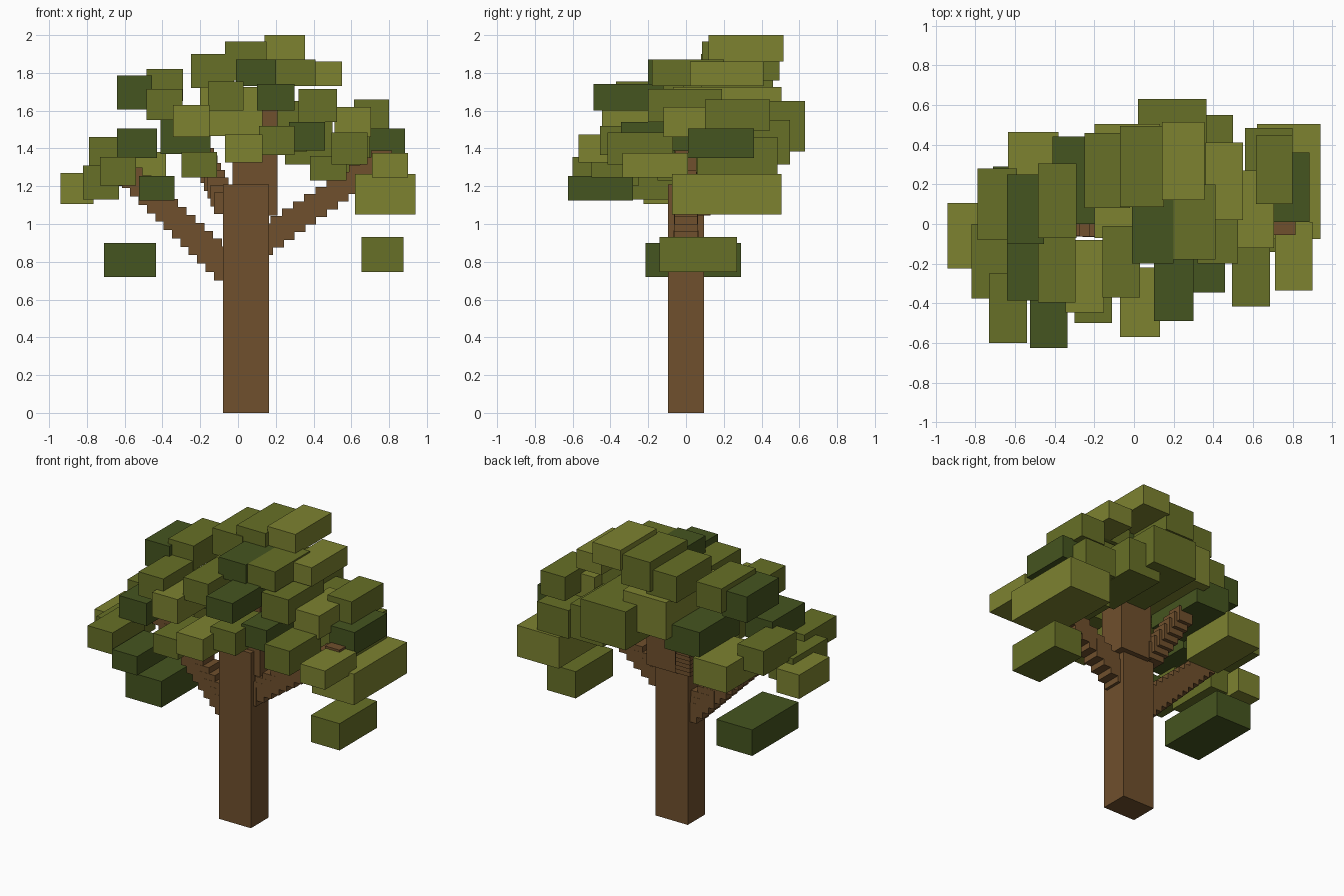
import bpy
from mathutils import Vector


def material(name, rgb):
    m = bpy.data.materials.new(name)
    m.diffuse_color = (*rgb, 1)
    return m


BARK = material("bark", (0.16, 0.08, 0.026))
LEAF = {
    "light": material("leaf_light", (0.205, 0.225, 0.03)),
    "mid": material("leaf_mid", (0.135, 0.16, 0.02)),
    "dark": material("leaf_dark", (0.06, 0.09, 0.014)),
}


def boxes(name, mat, spans):
    """One object made of boxes given as x0, x1, y0, y1, z0, z1."""
    verts, faces = [], []
    for x0, x1, y0, y1, z0, z1 in spans:
        n = len(verts)
        verts += [(x, y, z) for z in (z0, z1)
                  for x, y in ((x0, y0), (x1, y0), (x1, y1), (x0, y1))]
        faces += [tuple(n + i for i in f) for f in (
            (3, 2, 1, 0), (4, 5, 6, 7), (0, 1, 5, 4),
            (1, 2, 6, 5), (2, 3, 7, 6), (3, 0, 4, 7))]
    me = bpy.data.meshes.new(name)
    me.from_pydata(verts, [], faces)
    me.materials.append(mat)
    ob = bpy.data.objects.new(name, me)
    bpy.context.collection.objects.link(ob)


def branch(name, start, end, count, r0, r1):
    """Stepped branch: a row of overlapping cubes."""
    spans = []
    for i in range(count):
        t = i / (count - 1)
        p = Vector(start).lerp(Vector(end), t)
        r = r0 + (r1 - r0) * t
        spans.append([c + s * r for c in p for s in (-1, 1)])
    boxes(name, BARK, spans)


# Trunk and its shifted upper section
boxes("trunk", BARK, [(-.08, .165, -.095, .095, 0, 1.21)])
boxes("upper_trunk", BARK, [(-.03, .21, -.06, .13, 1.045, 1.6)])

# Branches
branch("right_branch", (.12, 0, .90), (.76, 0, 1.335), 12, .065, .055)
branch("left_branch", (-.06, 0, .77), (-.56, 0, 1.245), 12, .068, .055)
branch("back_branch", (-.07, .08, 1.11), (-.18, .24, 1.35), 7, .058, .052)

# Foliage blocks, grouped by shade: x0, x1, y0, y1, z0, z1
# (crown blocks first, then the lower and hanging ones)
boxes("foliage_light", LEAF["light"], [
    (.14, .355, .12, .515, 1.86, 2.0),
    (.36, .55, .02, .41, 1.73, 1.86),
    (-.20, .13, -.07, .505, 1.465, 1.725),
    (-.345, -.15, -.445, -.08, 1.46, 1.63),
    (.51, .705, -.12, .27, 1.46, 1.62),
    (-.07, .13, -.57, -.22, 1.325, 1.475),
    (.71, .90, -.335, .01, 1.245, 1.375),
    (.62, .94, -.075, .505, 1.05, 1.265),
    (-.94, -.765, -.225, .105, 1.105, 1.27),
    (-.635, -.38, .06, .465, 1.20, 1.38),
])

boxes("foliage_mid", LEAF["mid"], [
    (-.07, .15, .085, .495, 1.76, 1.965),
    (-.25, -.02, .08, .46, 1.72, 1.90),
    (.20, .41, -.18, .20, 1.73, 1.87),
    (-.485, -.29, -.07, .305, 1.65, 1.82),
    (-.485, -.295, -.395, -.06, 1.55, 1.715),
    (-.16, .03, -.37, -.01, 1.60, 1.755),
    (.32, .525, -.20, .19, 1.54, 1.715),
    (.615, .80, .10, .445, 1.495, 1.66),
    (.495, .685, -.415, -.07, 1.315, 1.485),
    (.11, .30, -.455, -.11, 1.365, 1.52),
    (.38, .575, -.15, .22, 1.23, 1.36),
    (.25, .50, .10, .55, 1.315, 1.55),
    (.02, .365, .06, .63, 1.385, 1.65),
    (.56, .80, .06, .485, 1.265, 1.46),
    (-.79, -.59, -.08, .28, 1.29, 1.46),
    (-.73, -.54, -.60, -.25, 1.205, 1.355),
    (-.82, -.63, -.375, 0, 1.13, 1.31),
    (-.30, -.11, -.50, -.15, 1.245, 1.38),
    (.655, .875, -.14, .27, .745, .93),
])

boxes("foliage_dark", LEAF["dark"], [
    (-.01, .20, -.20, .18, 1.73, 1.87),
    (-.64, -.455, -.10, .25, 1.605, 1.785),
    (.10, .30, -.49, -.12, 1.60, 1.74),
    (-.41, -.145, 0, .44, 1.37, 1.55),
    (.27, .46, -.345, .01, 1.39, 1.54),
    (-.64, -.43, -.385, -.03, 1.35, 1.505),
    (.695, .885, .01, .36, 1.35, 1.505),
    (-.525, -.335, -.625, -.28, 1.125, 1.255),
    (-.71, -.435, -.215, .29, .72, .90),
])
